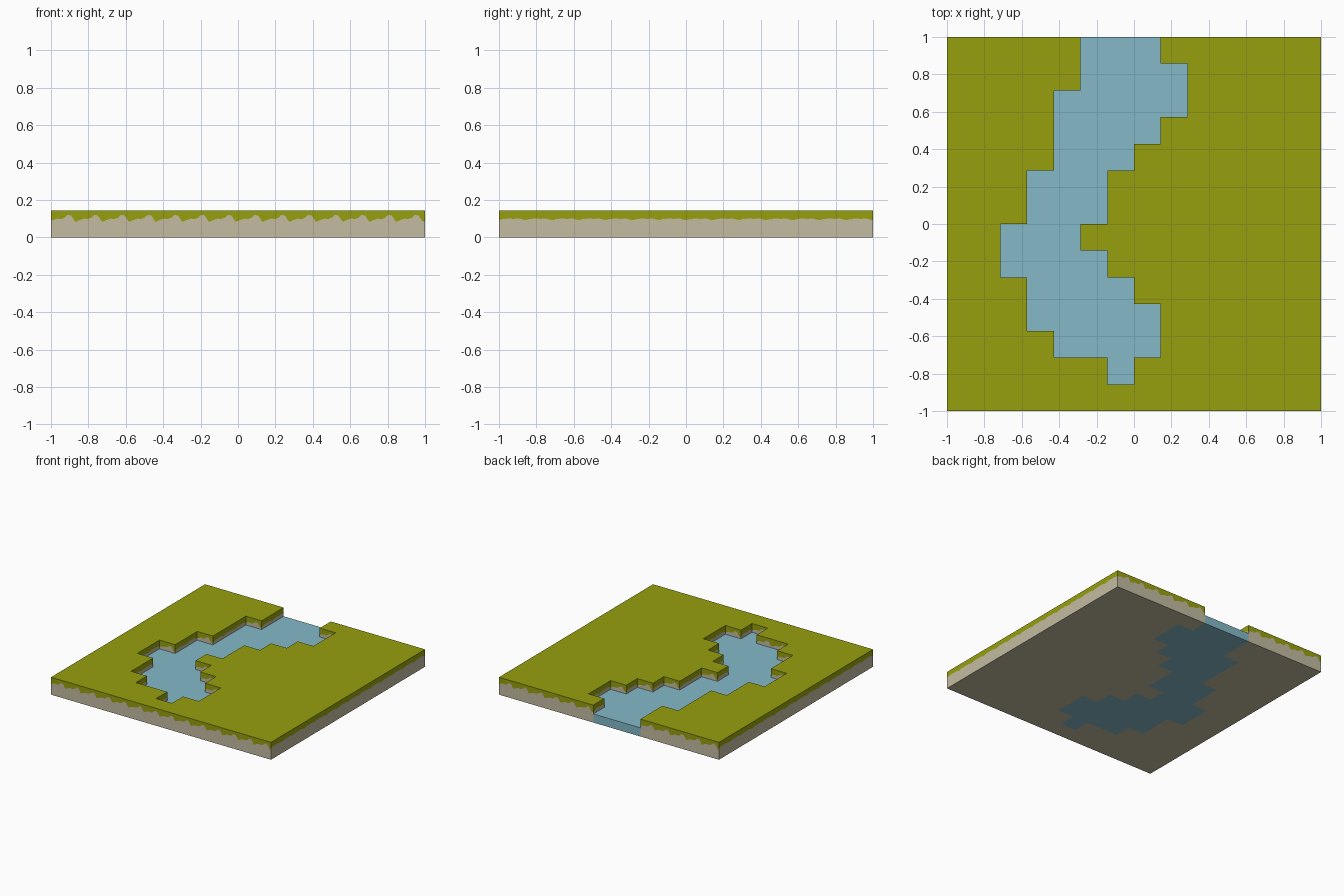
import bpy, bmesh
from mathutils import Vector

if "Cube" in bpy.data.objects:
    bpy.data.objects.remove(bpy.data.objects["Cube"])

N = 14                # tiles per side
C = 2.0 / N           # tile size
TOP = 0.143           # grass height
WATER = 0.071         # water level

# River columns [start, end) for each row, listed from the back row forward
RIVER = [(5, 8), (5, 9), (4, 9), (4, 8), (4, 7), (3, 6), (3, 6),
         (2, 5), (2, 6), (3, 7), (3, 8), (4, 8), (6, 7), (0, 0)]

# Grass fringe outline along one tile edge: (fraction, height)
FRINGE_FRONT = [(0, .088), (.1, .094), (.25, .101), (.35, .097), (.5, .104),
                (.62, .12), (.76, .117), (.84, .098), (.92, .083), (1, .088)]
FRINGE_SIDE = [(0, .092), (.15, .098), (.35, .101), (.55, .099),
               (.75, .101), (.9, .095), (1, .092)]


def material(name, rgb):
    m = bpy.data.materials.new(name)
    m.diffuse_color = (*rgb, 1)
    m.use_nodes = True
    m.node_tree.nodes["Principled BSDF"].inputs["Base Color"].default_value = m.diffuse_color
    return m


grass = material("grass green", (0.305, 0.352, 0.004))
dirt = material("sandy earth", (0.552, 0.497, 0.352))
blue = material("river blue", (0.228, 0.485, 0.575))


def is_water(i, j):
    a, b = RIVER[N - 1 - j]
    return a <= i < b


def inside(i, j):
    return 0 <= i < N and 0 <= j < N


def face(bm, pts, mat):
    f = bm.faces.new([bm.verts.new(p) for p in pts])
    f.material_index = mat


def corners(i, j, z):
    x, y = -1 + i * C, -1 + j * C
    return [Vector((x, y, z)), Vector((x + C, y, z)),
            Vector((x + C, y + C, z)), Vector((x, y + C, z))]


def finish(bm, name, mats):
    bmesh.ops.remove_doubles(bm, verts=bm.verts, dist=1e-5)
    me = bpy.data.meshes.new(name)
    bm.to_mesh(me)
    bm.free()
    for m in mats:
        me.materials.append(m)
    bpy.context.collection.objects.link(bpy.data.objects.new(name, me))


# Tile edges in corner order: front, right, back, left
SIDES = [(0, -1), (1, 0), (0, 1), (-1, 0)]
land, river = bmesh.new(), bmesh.new()
up = Vector((0, 0, 1))

for i in range(N):
    for j in range(N):
        wet = is_water(i, j)
        bm = river if wet else land
        # Top and underside of the tile
        face(bm, corners(i, j, WATER if wet else TOP), 0)
        face(bm, corners(i, j, 0)[::-1], 0 if wet else 1)
        base = corners(i, j, 0)
        for k, (di, dj) in enumerate(SIDES):
            p, q = base[k], base[(k + 1) % 4]
            outer = not inside(i + di, j + dj)
            if wet:
                # Water shows a side only at the rim of the slab
                if outer:
                    face(bm, [p, q, q + up * WATER, p + up * WATER], 0)
            elif outer or is_water(i + di, j + dj):
                # Bank wall: earth below, grass fringe hanging above
                low = up * (0 if outer else WATER)
                prof = FRINGE_FRONT if dj else FRINGE_SIDE
                edge = [p.lerp(q, t) + up * z for t, z in prof]
                face(bm, [p + low, q + low] + edge[::-1], 1)
                face(bm, edge + [q + up * TOP, p + up * TOP], 0)

finish(land, "grass_land", [grass, dirt])
finish(river, "river_water", [blue])
